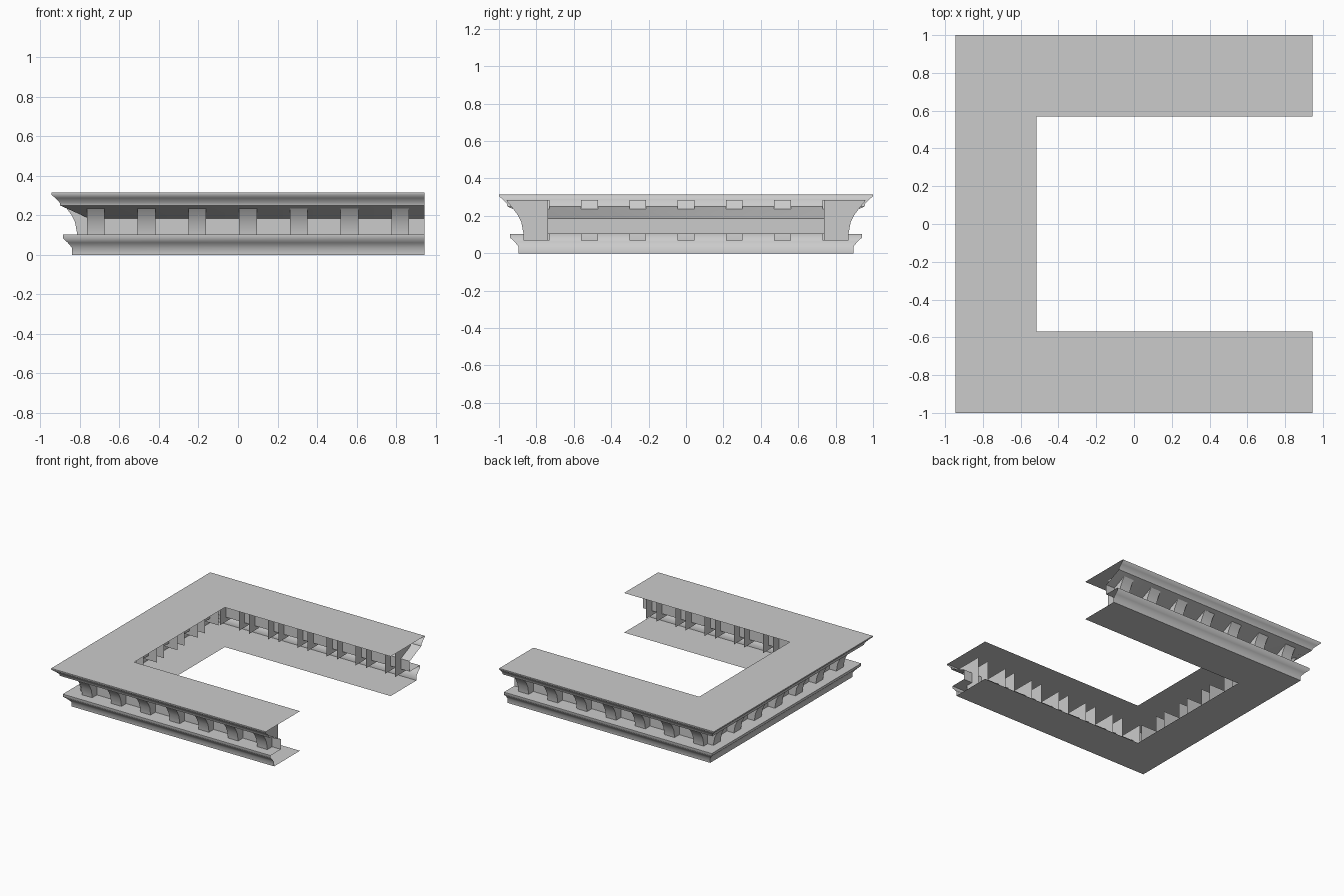
import bpy
import math

cube = bpy.data.objects.get("Cube")
if cube:
    bpy.data.objects.remove(cube, do_unlink=True)

HALF_X, HALF_Y = 0.945, 1.0

stone = bpy.data.materials.new("stone_grey")
stone.use_nodes = True
colour = (0.6, 0.6, 0.6, 1)
stone.diffuse_color = colour
stone.node_tree.nodes["Principled BSDF"].inputs["Base Color"].default_value = colour


def make_mesh(name, verts, faces):
    mesh = bpy.data.meshes.new(name)
    mesh.from_pydata(verts, [], faces)
    mesh.materials.append(stone)
    return mesh


def add_object(name, mesh, location=(0, 0, 0), turn=0):
    obj = bpy.data.objects.new(name, mesh)
    bpy.context.collection.objects.link(obj)
    obj.location = location
    obj.rotation_euler.z = turn
    return obj


def smooth(obj):
    bpy.ops.object.select_all(action="DESELECT")
    obj.select_set(True)
    bpy.context.view_layer.objects.active = obj
    bpy.ops.object.shade_smooth_by_angle(angle=math.radians(50))


# Cornice section as (depth from outer edge, height), swept round three sides
section = [(0.43, 0.315), (0, 0.315), (0, 0.305), (0.02, 0.288), (0.042, 0.265),
           (0.045, 0.25), (0.19, 0.185), (0.19, 0.103), (0.06, 0.103),
           (0.06, 0.083), (0.083, 0.062), (0.105, 0.035), (0.105, 0), (0.43, 0)]
verts = []
for d, z in section:
    x, y = HALF_X - d, HALF_Y - d
    verts += [(HALF_X, -y, z), (-x, -y, z), (-x, y, z), (HALF_X, y, z)]
faces = []
for i in range(len(section) - 1):
    for j in range(3):
        a = 4 * i + j
        faces.append((a, a + 1, a + 5, a + 4))
smooth(add_object("cornice", make_mesh("cornice", verts, faces)))

# Bracket: curved front between two side plates, open at the back
curve = [(0.04, 0.285), (0.047, 0.272), (0.07, 0.245), (0.1, 0.205),
         (0.12, 0.165), (0.13, 0.11), (0.132, 0.067)]
outline = curve + [(0.262, 0.067), (0.262, 0.285)]
n = len(outline)
verts = [(side * 0.045, d, z) for side in (-1, 1) for d, z in outline]
faces = [tuple(reversed(range(n))), tuple(range(n, 2 * n))]
faces += [(n + i, i, i + 1, n + i + 1) for i in range(len(curve) - 1)]
bracket = make_mesh("bracket", verts, faces)

# Seven brackets along each side
STEP = 0.258
for k in range(7):
    x = -0.72 + k * 0.257
    y = (k - 3) * STEP
    for side, place, turn in (("front", (x, -HALF_Y, 0), 0),
                              ("back", (x, HALF_Y, 0), math.pi),
                              ("right", (-HALF_X, y, 0), -math.pi / 2)):
        obj = add_object(f"{side}_bracket_{k + 1}", bracket, place, turn)
smooth(obj)
